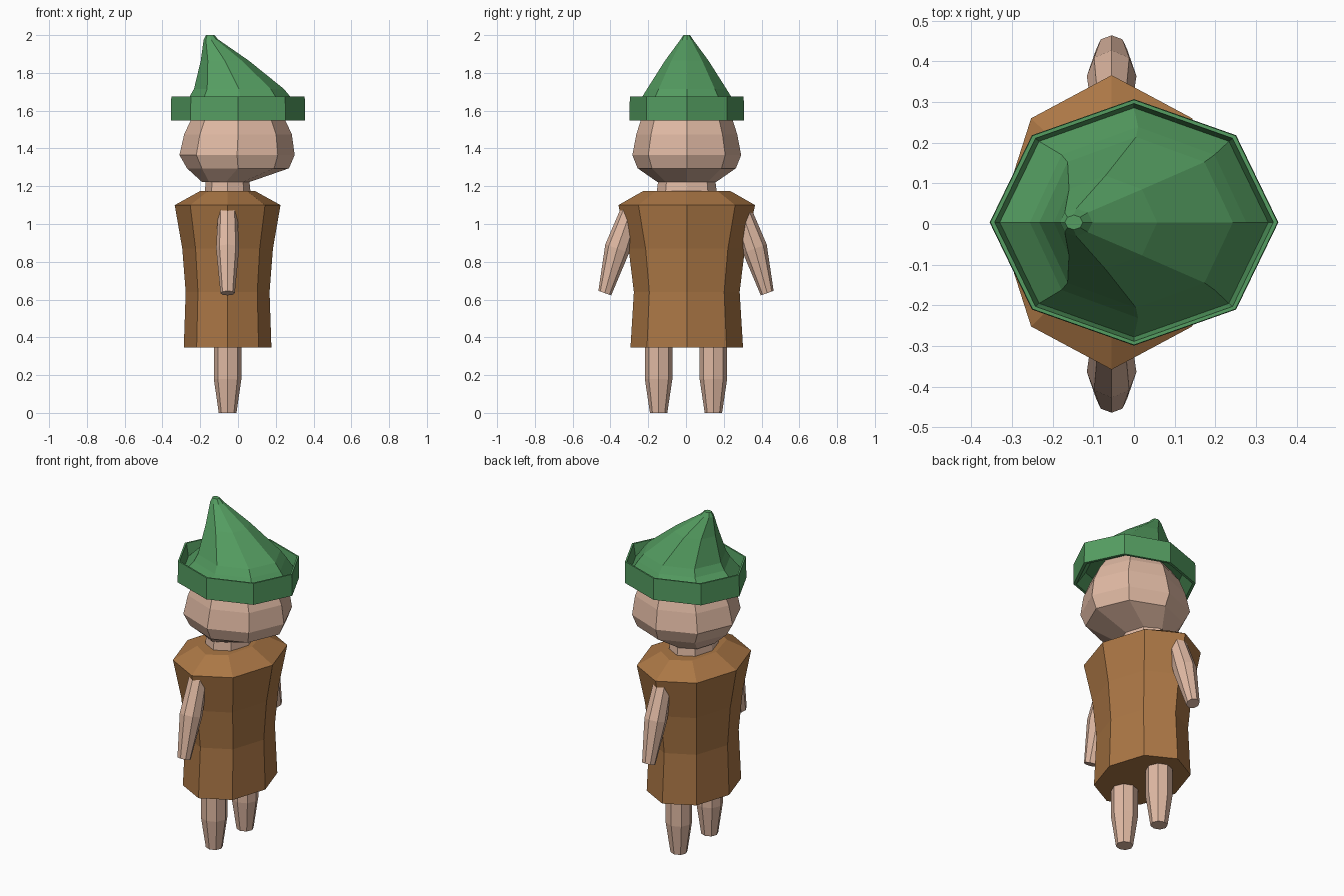
import bpy, bmesh, math
from mathutils import Vector

cube = bpy.data.objects.get("Cube")
if cube:
    bpy.data.objects.remove(cube, do_unlink=True)


def material(name, rgb):
    m = bpy.data.materials.new(name)
    m.use_nodes = True
    m.diffuse_color = (*rgb, 1)
    m.node_tree.nodes["Principled BSDF"].inputs["Base Color"].default_value = (*rgb, 1)
    return m


skin = material("skin", (0.75, 0.49, 0.37))
brown = material("brown cloth", (0.41, 0.185, 0.06))
green = material("green felt", (0.09, 0.34, 0.12))

# Every part has an octagonal cross-section with corners on the axes
OCTAGON = [(math.cos(i * math.tau / 8), math.sin(i * math.tau / 8)) for i in range(8)]


def loft(name, mat, rings, axis=(0, 0, 1)):
    """Skin rings of (centre x, centre y, z, radius x, radius y), capped at both ends.
    Each ring lies square to the axis."""
    bm = bmesh.new()
    turn = Vector((0, 0, 1)).rotation_difference(Vector(axis))
    loops = []
    for cx, cy, z, rx, ry in rings:
        loops.append([bm.verts.new(Vector((cx, cy, z)) + turn @ Vector((u * rx, v * ry, 0)))
                      for u, v in OCTAGON])
    for a, b in zip(loops, loops[1:]):
        for i in range(8):
            j = (i + 1) % 8
            bm.faces.new((a[i], a[j], b[j], b[i]))
    bm.faces.new(loops[0])
    bm.faces.new(loops[-1])
    bmesh.ops.recalc_face_normals(bm, faces=bm.faces)
    mesh = bpy.data.meshes.new(name)
    bm.to_mesh(mesh)
    bm.free()
    mesh.materials.append(mat)
    obj = bpy.data.objects.new(name, mesh)
    bpy.context.collection.objects.link(obj)


X = -0.055  # body centre line
Y = 0.004

# Tunic and neck
loft("tunic", brown, [(X, Y, z, rx, ry) for z, rx, ry in (
    (0.345, 0.232, 0.298), (0.64, 0.222, 0.28), (0.87, 0.24, 0.308),
    (1.1, 0.28, 0.362), (1.175, 0.145, 0.23))])
loft("neck", skin, [(X, Y, 1.14, 0.124, 0.162), (X, Y, 1.26, 0.112, 0.148)])

# Head
loft("head", skin, [
    (-0.065, Y, 1.222, 0.125, 0.155), (0, Y, 1.295, 0.27, 0.26),
    (-0.005, Y, 1.365, 0.305, 0.288), (0, Y, 1.475, 0.285, 0.267),
    (0, Y, 1.56, 0.245, 0.24), (0, Y, 1.64, 0.19, 0.18)])

# Hat: hollow underside, turned-up brim, then a crown leaning to a blunt tip
brim = [(0, Y, z, 0.355 * s, 0.303 * s) for z, s in (
    (1.62, 0.8), (1.548, 0.95), (1.548, 1), (1.675, 0.995), (1.675, 0.965), (1.6, 0.93))]
crown = [(0.01, Y, 1.675, 0.266, 0.235), (0.005, Y, 1.715, 0.238, 0.21),
         (-0.07, Y, 1.865, 0.127, 0.115), (-0.142, Y, 1.975, 0.04, 0.034),
         (-0.148, Y, 2, 0.022, 0.018)]
loft("hat", green, brim + crown)

# Arms and legs on both sides
for side, word in ((1, "back"), (-1, "front")):
    loft(word + "_arm", skin, [
        (X, side * 0.288, 1.085, 0.05, 0.052), (X, side * 0.364, 0.87, 0.061, 0.067),
        (X, side * 0.43, 0.634, 0.038, 0.036)], axis=(0, -side * 0.33, 0.94))
    loft(word + "_leg", skin, [
        (X, side * 0.145, 0, 0.047, 0.046), (X, side * 0.145, 0.18, 0.073, 0.073),
        (X, side * 0.145, 0.4, 0.073, 0.073)])
